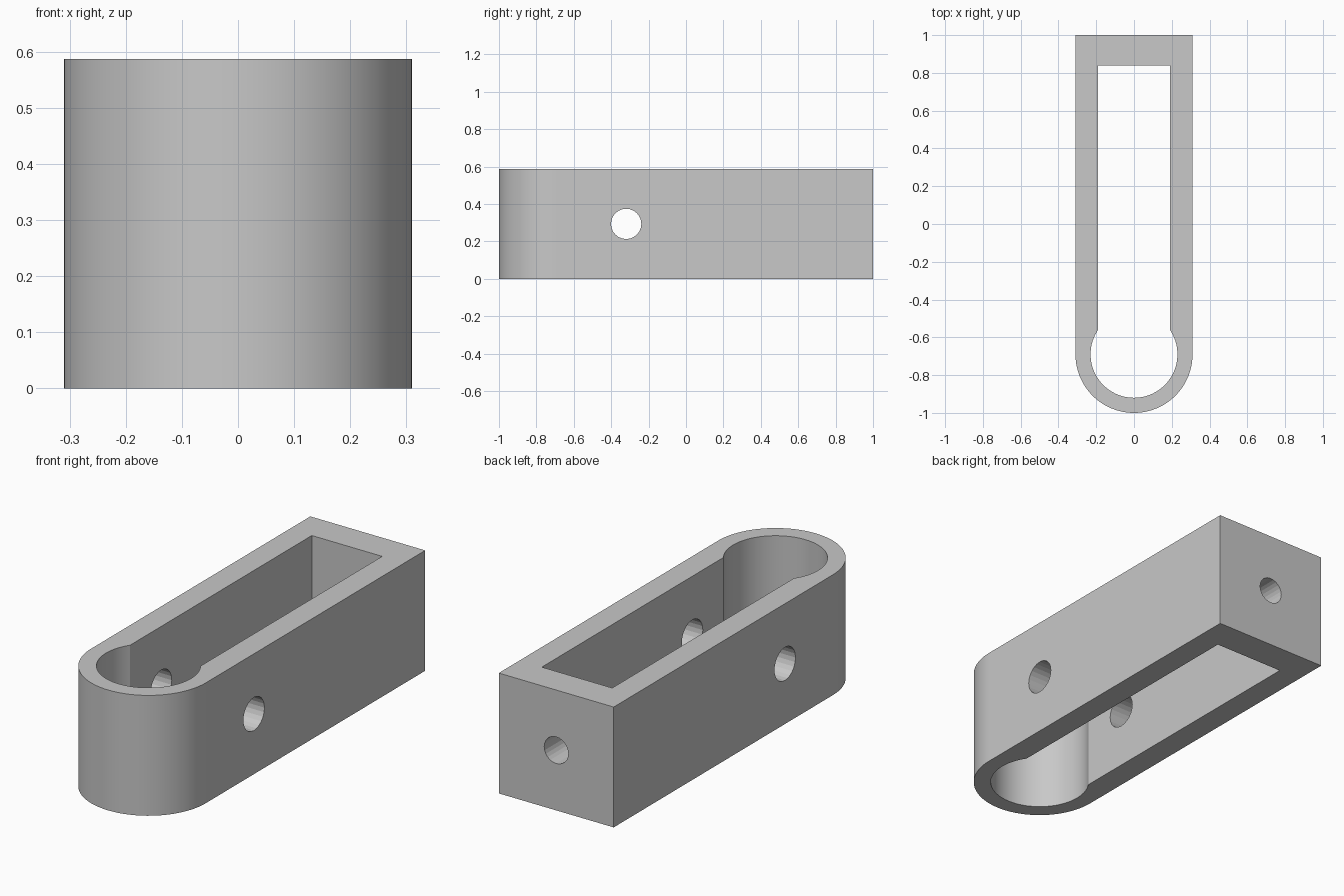
import bpy, bmesh, math
from mathutils import Matrix

if "Cube" in bpy.data.objects:
    bpy.data.objects.remove(bpy.data.objects["Cube"], do_unlink=True)

HEIGHT = 0.587
HALF_WIDTH = 0.31
ARC_Y = -0.69          # centre of the rounded end
SOCKET_R = 0.23        # round socket in the rounded end
SLOT_HALF = 0.19

grey = bpy.data.materials.new("plain grey")
grey.use_nodes = True
colour = (0.58, 0.58, 0.58, 1)
grey.diffuse_color = colour
grey.node_tree.nodes["Principled BSDF"].inputs["Base Color"].default_value = colour


def finish(name, bm):
    bmesh.ops.recalc_face_normals(bm, faces=bm.faces)
    mesh = bpy.data.meshes.new(name)
    bm.to_mesh(mesh)
    bm.free()
    mesh.materials.append(grey)
    obj = bpy.data.objects.new(name, mesh)
    bpy.context.collection.objects.link(obj)
    return obj


def prism(name, outline, z0, z1):
    bm = bmesh.new()
    face = bm.faces.new([bm.verts.new((x, y, z0)) for x, y in outline])
    top = bmesh.ops.extrude_face_region(bm, geom=[face])["geom"]
    verts = [v for v in top if isinstance(v, bmesh.types.BMVert)]
    bmesh.ops.translate(bm, verts=verts, vec=(0, 0, z1 - z0))
    return finish(name, bm)


def bore(name, radius, length, centre, axis):
    bm = bmesh.new()
    bmesh.ops.create_cone(bm, cap_ends=True, segments=24, radius1=radius,
                          radius2=radius, depth=length,
                          matrix=Matrix.Translation(centre) @ Matrix.Rotation(math.pi / 2, 4, axis))
    return finish(name, bm)


def keyhole(half, radius, back_y, steps):
    # Arc around the front, closed by a straight-sided run to the back
    start = math.acos(half / radius)
    sweep = math.pi + 2 * start
    pts = [(radius * math.cos(start - sweep * i / steps),
            ARC_Y + radius * math.sin(start - sweep * i / steps)) for i in range(steps + 1)]
    return pts + [(-half, back_y), (half, back_y)]


# Body with one rounded end
body = prism("clevis_body", keyhole(HALF_WIDTH, HALF_WIDTH, 1, 48), 0, HEIGHT)

# Slot with round socket, cross pin hole, and back wall hole
cutters = [
    prism("slot_cutter", keyhole(SLOT_HALF, SOCKET_R, 0.84, 60), -0.1, HEIGHT + 0.1),
    bore("pin_hole_cutter", 0.081, 1, (0, -0.32, HEIGHT / 2), 'Y'),
    bore("back_hole_cutter", 0.065, 0.4, (0, 0.92, HEIGHT / 2), 'X'),
]
bpy.context.view_layer.objects.active = body
for cutter in cutters:
    cutter.hide_render = True
    mod = body.modifiers.new(cutter.name, 'BOOLEAN')
    mod.operation = 'DIFFERENCE'
    mod.solver = 'EXACT'
    mod.object = cutter
    bpy.ops.object.modifier_apply(modifier=mod.name)
    bpy.data.objects.remove(cutter, do_unlink=True)

bpy.ops.object.select_all(action='DESELECT')
body.select_set(True)
bpy.ops.object.shade_smooth_by_angle(angle=math.radians(12))
